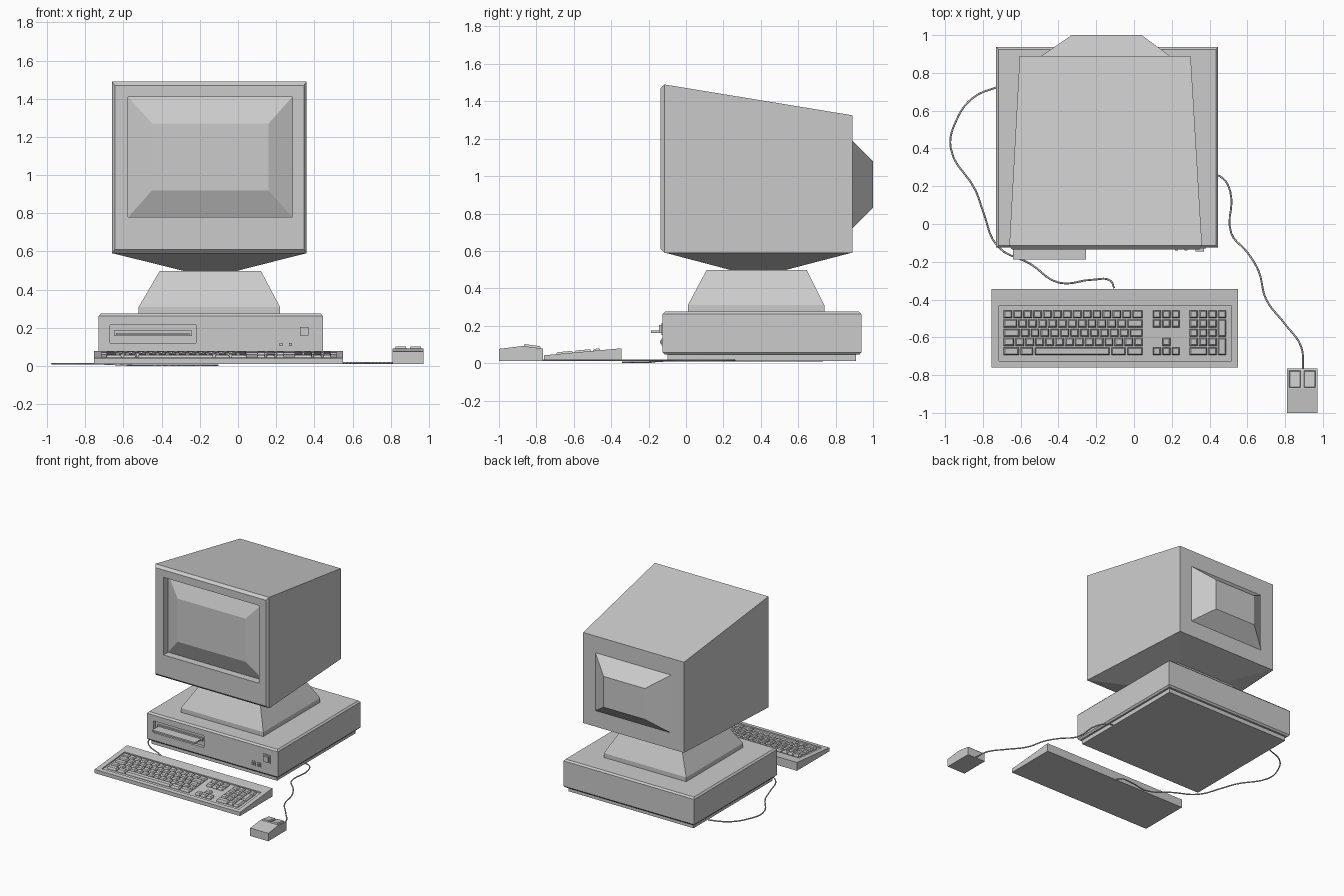
import bpy, bmesh

if "Cube" in bpy.data.objects:
    bpy.data.objects.remove(bpy.data.objects["Cube"], do_unlink=True)

GREY = (0.6, 0.6, 0.6, 1)
plastic = bpy.data.materials.new("grey plastic")
plastic.use_nodes = True
plastic.diffuse_color = GREY
plastic.node_tree.nodes["Principled BSDF"].inputs["Base Color"].default_value = GREY


def xy(x0, x1, y0, y1, z):
    """Horizontal rectangle; z may be a function of y."""
    f = z if callable(z) else lambda y: z
    return [(x0, y0, f(y0)), (x1, y0, f(y0)), (x1, y1, f(y1)), (x0, y1, f(y1))]


def xz(x0, x1, z0, z1, y):
    return [(x0, y, z0), (x1, y, z0), (x1, y, z1), (x0, y, z1)]


def loft(name, *parts):
    """Each part is a list of rings, joined in order and capped at the ends."""
    bm = bmesh.new()
    for rings in parts:
        loops = [[bm.verts.new(p) for p in ring] for ring in rings]
        n = len(loops[0])
        for a, b in zip(loops, loops[1:]):
            for i in range(n):
                j = (i + 1) % n
                bm.faces.new((a[i], a[j], b[j], b[i]))
        bm.faces.new(loops[0][::-1])
        bm.faces.new(loops[-1])
    bmesh.ops.recalc_face_normals(bm, faces=bm.faces)
    mesh = bpy.data.meshes.new(name)
    bm.to_mesh(mesh)
    bm.free()
    mesh.materials.append(plastic)
    obj = bpy.data.objects.new(name, mesh)
    bpy.context.collection.objects.link(obj)
    return obj


def box(x0, x1, y0, y1, z0, z1):
    return [xy(x0, x1, y0, y1, z0), xy(x0, x1, y0, y1, z1)]


def cable(name, points, radius=0.005):
    curve = bpy.data.curves.new(name, "CURVE")
    curve.dimensions = "3D"
    curve.bevel_depth = radius
    curve.bevel_resolution = 1
    curve.resolution_u = 5
    spline = curve.splines.new("BEZIER")
    spline.bezier_points.add(len(points) - 1)
    for bp, p in zip(spline.bezier_points, points):
        bp.co = p
        bp.handle_left_type = bp.handle_right_type = "AUTO"
    curve.materials.append(plastic)
    obj = bpy.data.objects.new(name, curve)
    bpy.context.collection.objects.link(obj)


# Monitor: back bulge, tapered shell, bevelled bezel, recess and raised glass
loft("monitor", [
    xz(-.33, .04, .83, 1.08, 1.0),
    xz(-.49, .19, .72, 1.19, .89),
    xz(-.605, .30, .59, 1.325, .89),
    xz(-.66, .36, .59, 1.49, -.115),
    xz(-.645, .345, .61, 1.47, -.135),
    xz(-.575, .285, .78, 1.41, -.135),
    xz(-.575, .285, .78, 1.41, -.075),
    xz(-.45, .16, .92, 1.27, -.132)])

# Tapered underside and swivel stand
loft("monitor_underside", [
    [(-.658, -.114, .591), (.358, -.114, .591), (.30, .889, .591), (-.605, .889, .591)],
    xy(-.27, -.02, .25, .52, .495)])
loft("stand", [
    xy(-.52, .22, .01, .74, .27),
    xy(-.52, .22, .01, .74, .31),
    xy(-.41, .12, .11, .645, .498)])

# Computer case with chamfered edges, standing on an inset plinth
X0, X1, Y0, Y1 = -.73, .445, -.125, .937
c = .012
case = loft("case", [
    xy(X0 + c, X1 - c, Y0 + c, Y1 - c, .045),
    xy(X0, X1, Y0, Y1, .058),
    xy(X0, X1, Y0, Y1, .262),
    xy(X0 + c, X1 - c, Y0 + c, Y1 - c, .275)])
loft("plinth", box(-.705, .42, -.1, .91, .012, .045))

# Recessed drive bay cut into the case front
cutter = loft("bay_cutter", box(-.67, -.22, -.2, -.1, .12, .215))
cutter.hide_render = True
cut = case.modifiers.new("drive bay", "BOOLEAN")
cut.operation = "DIFFERENCE"
cut.object = cutter
cut.solver = "EXACT"
bpy.context.view_layer.objects.active = case
bpy.ops.object.modifier_apply(modifier=cut.name)
bpy.data.objects.remove(cutter, do_unlink=True)

# Drive slot with a disk sticking out
loft("drive_slot", box(-.65, -.24, -.11, -.095, .158, .185))
loft("disk", box(-.64, -.255, -.187, -.1, .162, .174))

# Front switches
loft("power_switch",
     [xz(.315, .38, .15, .215, -.12), xz(.315, .38, .15, .215, -.13),
      xz(.325, .37, .16, .205, -.13), xz(.325, .37, .16, .205, -.145)])
loft("small_buttons", *[
    [xz(x, x + .036, .095, .131, -.12), xz(x, x + .036, .095, .131, -.13),
     xz(x + .01, x + .026, .105, .121, -.13), xz(x + .01, x + .026, .105, .121, -.14)]
    for x in (.208, .258)])


# Keyboard: sloping wedge with a sunken key tray
def slope(h):
    return lambda y: .042 + (y + .76) * .09 + h


loft("keyboard", [
    xy(-.755, .55, -.76, -.345, .012),
    xy(-.755, .55, -.76, -.345, slope(0)),
    xy(-.715, .515, -.725, -.435, slope(0)),
    xy(-.715, .515, -.725, -.435, slope(-.01))])

PITCH, GAP = .049, .008


def key(x, row, w=.042, rows=1):
    """Tapered key with its left edge at x."""
    top = -.457 - row * PITCH
    low = top - rows * PITCH + GAP
    t = .006
    return [xy(x, x + w, low, top, slope(-.012)),
            xy(x, x + w, low, top, slope(0)),
            xy(x + t, x + w - t, low + t, top - t, slope(.01))]


# Typing block: first key width sets the stagger, last key fills the row
keys = []
LEFT, RIGHT, STEP = -.69, .045, .0525
for row, first in enumerate((.044, .07, .083, .055)):
    keys.append(key(LEFT, row, first))
    x = LEFT + first + GAP
    while x + 2 * STEP < RIGHT + .02:
        keys.append(key(x, row, STEP - GAP))
        x += STEP
    keys.append(key(x, row, RIGHT - x))
for x0, x1 in ((-.69, -.61), (-.6, -.535), (-.525, -.13), (-.12, -.045), (-.035, .045)):
    keys.append(key(x0, 4, x1 - x0))

# Navigation block, arrows and number pad
for col in range(3):
    x = .1 + col * .05
    keys += [key(x, 0), key(x, 1), key(x, 4)]
    keys += [key(.295 + col * .05, row) for row in range(4)]
keys += [key(.15, 3), key(.295, 4, .092), key(.395, 4)]
keys += [key(.445, 0), key(.445, 1, rows=2), key(.445, 3, rows=2)]
loft("keys", *keys)


# Mouse: humped body with two sloping buttons
def hump(h):
    return lambda y: h + (.092 - (y + .87) * .14 if y > -.87 else .092 + (y + .87) * .12)


def side(x, inset=0):
    return [(x, -1 + inset, .012), (x, -.765, .012), (x, -.765, hump(0)(-.765)),
            (x, -.87, hump(0)(-.87)), (x, -1 + inset, hump(0)(-1))]


loft("mouse", [side(.81), side(.972)])
loft("mouse_buttons", *[
    [xy(x, x + .064, -.868, -.775, hump(-.005)),
     xy(x + .005, x + .059, -.863, -.78, hump(.011))] for x in (.82, .898)])

# Cables lying on the desk
KB = [(-.105, -.34), (-.125, -.3), (-.22, -.295), (-.4, -.31), (-.55, -.21), (-.72, -.12),
      (-.8, .07), (-.84, .18), (-.97, .4), (-.94, .55), (-.85, .67), (-.71, .73)]
MS = [(.41, .26), (.46, .25), (.51, .17), (.515, -.05), (.6, -.15), (.66, -.25),
      (.7, -.4), (.8, -.53), (.885, -.65), (.895, -.77)]
cable("keyboard_cable", [(x, y, .005 if y < -.2 else .012) for x, y in KB])
cable("mouse_cable", [(x, y, .016) for x, y in MS])
